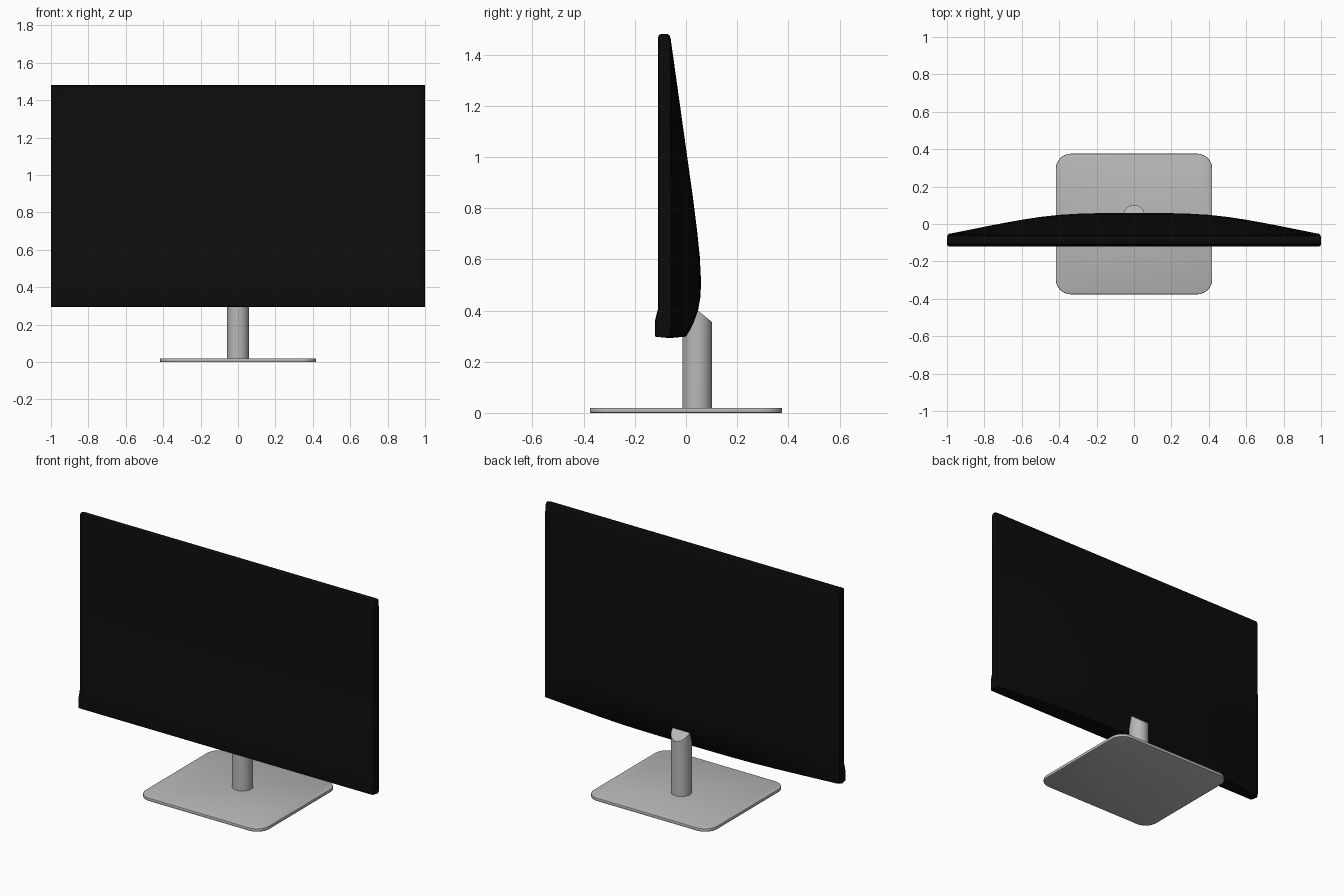
import bpy, bmesh, math
from mathutils import Vector

if "Cube" in bpy.data.objects:
    bpy.data.objects.remove(bpy.data.objects["Cube"])


def material(name, value):
    m = bpy.data.materials.new(name)
    m.diffuse_color = (value, value, value, 1)
    m.use_nodes = True
    m.node_tree.nodes["Principled BSDF"].inputs["Base Color"].default_value = m.diffuse_color
    return m


black = material("casing_black", 0.0033)
screen = material("screen_black", 0.004)
grey = material("stand_grey", 0.48)


def finish(bm, name, mats, angle=30):
    bmesh.ops.recalc_face_normals(bm, faces=bm.faces)
    me = bpy.data.meshes.new(name)
    bm.to_mesh(me)
    bm.free()
    ob = bpy.data.objects.new(name, me)
    bpy.context.collection.objects.link(ob)
    for m in mats:
        me.materials.append(m)
    bpy.ops.object.select_all(action='DESELECT')
    ob.select_set(True)
    bpy.context.view_layer.objects.active = ob
    bpy.ops.object.shade_smooth_by_angle(angle=math.radians(angle))
    return ob


# Monitor casing: side profiles (y, z) lofted across x, the back bulging in the middle
front = [(-0.121, 0.298), (-0.121, 0.362), (-0.11, 0.404), (-0.11, 1.45),
         (-0.11, 1.465), (-0.106, 1.476), (-0.098, 1.48)]
back = [(-0.072, 1.48), (-0.064, 1.475), (-0.06, 1.463), (-0.054, 1.42), (-0.026, 1.22),
        (0.002, 1.02), (0.026, 0.85), (0.043, 0.715), (0.054, 0.61), (0.059, 0.51),
        (0.056, 0.45), (0.047, 0.4), (0.031, 0.355), (0.016, 0.325), (0.0, 0.298)]
bottom = [(-0.055, 0.293)]
half = [(0, 1), (0.1, 1), (0.2, 0.99), (0.3, 0.965), (0.4, 0.915), (0.5, 0.82),
        (0.6, 0.69), (0.7, 0.535), (0.8, 0.37), (0.9, 0.2), (0.97, 0.08),
        (0.988, 0.05), (0.996, 0.03), (1, 0)]
columns = [(-x, f) for x, f in reversed(half[1:])] + half
EDGE = -0.058

bm = bmesh.new()
rings = []
for x, f in columns:
    inset = {1: 0.012, 0.996: 0.004}.get(abs(x), 0)
    ring = [(x, y + inset, z) for y, z in front]
    for y, z in back:
        yb = EDGE + f * (y - EDGE) if y > EDGE else y
        ring.append((x, yb - inset, z))
    ring += [(x, y * (0.4 + 0.6 * f) - 0.09 * 0.6 * (1 - f), z) for y, z in bottom]
    rings.append([bm.verts.new(p) for p in ring])
n = len(rings[0])
for a, b in zip(rings, rings[1:]):
    for i in range(n):
        j = (i + 1) % n
        bm.faces.new((a[i], a[j], b[j], b[i]))
bm.faces.new(rings[0])
bm.faces.new(rings[-1])
# Screen area: the flat front inside the bezel
for face in bm.faces:
    c = face.calc_center_median()
    if c.y < -0.109 and abs(c.x) < 0.97 and 0.41 < c.z < 1.45:
        face.material_index = 1
finish(bm, "monitor_casing", [black, screen])

# Stand column: round post with a slanted top
bm = bmesh.new()
bmesh.ops.create_cone(bm, cap_ends=True, segments=48, radius1=0.058, radius2=0.058, depth=1)
for v in bm.verts:
    v.co.y += 0.044
    v.co.z = 0.015 if v.co.z < 0 else 0.402 - 0.82 * (v.co.y - 0.044)
finish(bm, "stand_column", [grey])

# Base plate: rounded rectangle with softened rims
bm = bmesh.new()
W, D, R, H = 0.418, 0.376, 0.08, 0.02
outline = []
for k, (sx, sy) in enumerate([(1, 1), (-1, 1), (-1, -1), (1, -1)]):
    for s in range(9):
        t = math.pi / 2 * (k + s / 8)
        outline.append(bm.verts.new((sx * (W - R) + R * math.cos(t),
                                     sy * (D - R) + R * math.sin(t), 0)))
plate = bm.faces.new(outline)
ext = bmesh.ops.extrude_face_region(bm, geom=[plate])
bmesh.ops.translate(bm, vec=Vector((0, 0, H)),
                    verts=[g for g in ext['geom'] if isinstance(g, bmesh.types.BMVert)])
rims = [e for e in bm.edges if abs(e.verts[0].co.z - e.verts[1].co.z) < 1e-6]
bmesh.ops.bevel(bm, geom=rims, offset=0.005, segments=2, profile=0.5, affect='EDGES')
finish(bm, "stand_base", [grey])
